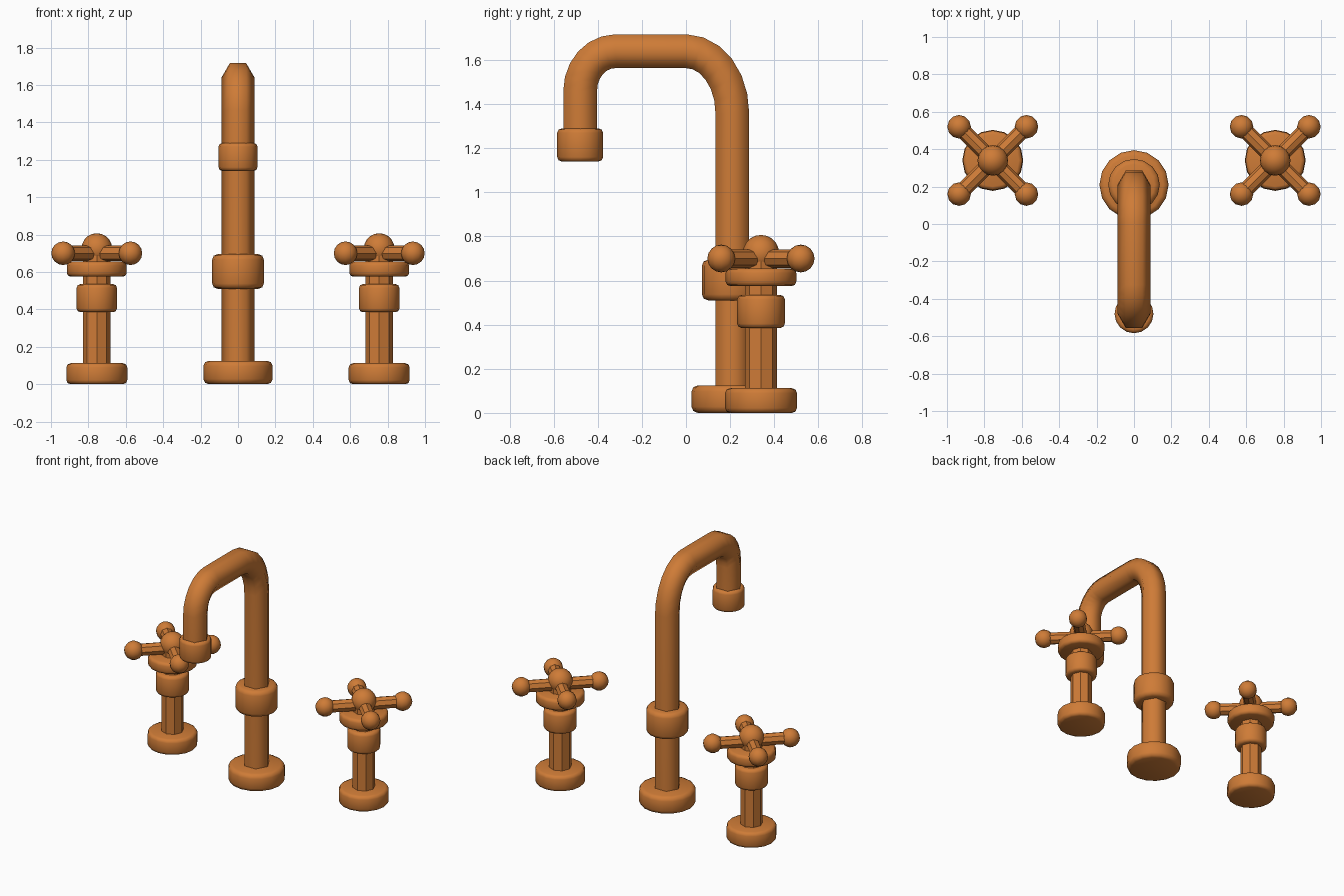
import bpy, bmesh, math
from mathutils import Vector, Matrix

if "Cube" in bpy.data.objects:
    bpy.data.objects.remove(bpy.data.objects["Cube"], do_unlink=True)

bronze = bpy.data.materials.new("warm bronze")
bronze.use_nodes = True
color = (0.62, 0.2, 0.038, 1)
bronze.diffuse_color = color
bronze.node_tree.nodes["Principled BSDF"].inputs["Base Color"].default_value = color


def finish(name, bm, angle):
    """Turn a bmesh into a shaded object."""
    bmesh.ops.recalc_face_normals(bm, faces=bm.faces[:])
    mesh = bpy.data.meshes.new(name)
    bm.to_mesh(mesh)
    bm.free()
    mesh.materials.append(bronze)
    obj = bpy.data.objects.new(name, mesh)
    bpy.context.collection.objects.link(obj)
    bpy.ops.object.select_all(action='DESELECT')
    obj.select_set(True)
    bpy.context.view_layer.objects.active = obj
    if angle:
        bpy.ops.object.shade_smooth_by_angle(angle=math.radians(angle))
    return obj


def disc(name, x, y, z0, z1, radius, bevel=0.0, sides=16, angle=50):
    """Upright cylinder with rounded rims."""
    bm = bmesh.new()
    bmesh.ops.create_cone(bm, cap_ends=True, segments=sides, radius1=radius,
                          radius2=radius, depth=z1 - z0,
                          matrix=Matrix.Translation((x, y, (z0 + z1) / 2)))
    if bevel:
        rims = [e for e in bm.edges if abs(e.verts[0].co.z - e.verts[1].co.z) < 1e-4]
        bmesh.ops.bevel(bm, geom=rims, offset=bevel, segments=2, profile=0.5,
                        affect='EDGES')
    return finish(name, bm, angle)


def ball(name, center, radius, sides=16):
    bm = bmesh.new()
    bmesh.ops.create_uvsphere(bm, u_segments=sides, v_segments=sides // 2 + 2,
                              radius=radius, matrix=Matrix.Translation(center))
    return finish(name, bm, 60)


def rod(name, a, b, radius, sides):
    a, b = Vector(a), Vector(b)
    turn = (b - a).to_track_quat('Z', 'Y').to_matrix().to_4x4()
    bm = bmesh.new()
    bmesh.ops.create_cone(bm, cap_ends=True, segments=sides, radius1=radius,
                          radius2=radius, depth=(b - a).length,
                          matrix=Matrix.Translation((a + b) / 2) @ turn)
    return finish(name, bm, 0)


def bend(cy, cz, ry, rz, start, end, steps=6):
    """Elliptical bend in the side plane."""
    angles = [math.radians(start + (end - start) * i / steps) for i in range(steps + 1)]
    return [Vector((0, cy + ry * math.cos(a), cz + rz * math.sin(a))) for a in angles]


# Spout: hexagonal pipe swept along a gooseneck path
SPOUT_Y, TIP_Y, TOP = 0.21, -0.48, 1.64
path = [Vector((0, SPOUT_Y, 0.03))]
path += bend(0, 1.36, SPOUT_Y, TOP - 1.36, 0, 90)
path += bend(-0.32, 1.46, 0.16, TOP - 1.46, 90, 180)
path += [Vector((0, TIP_Y, 1.2))]
bm = bmesh.new()
rings = []
for i, p in enumerate(path):
    before = (p - path[i - 1]).normalized() if i else Vector((0, 0, 1))
    after = (path[i + 1] - p).normalized() if i < len(path) - 1 else before
    tangent = (before + after).normalized()
    normal = tangent.cross(Vector((1, 0, 0)))
    ring = []
    for k in range(6):
        a = k * math.pi / 3
        ring.append(bm.verts.new(p + 0.088 * (Vector((math.cos(a), 0, 0)) + normal * math.sin(a))))
    rings.append(ring)
for r0, r1 in zip(rings, rings[1:]):
    for k in range(6):
        bm.faces.new((r0[k], r0[(k + 1) % 6], r1[(k + 1) % 6], r1[k]))
bm.faces.new(rings[0])
bm.faces.new(rings[-1])
finish("spout_pipe", bm, 65)

disc("spout_base", 0, SPOUT_Y, 0, 0.125, 0.185, 0.028)
disc("spout_collar", 0, SPOUT_Y, 0.51, 0.695, 0.138, 0.028)
disc("spout_nozzle", 0, TIP_Y, 1.14, 1.29, 0.104, 0.02)

# Two cross handles
HANDLE_Y, ARM_Z, REACH = 0.34, 0.7, 0.18
for side, x in (("left", 0.755), ("right", -0.755)):
    disc(side + "_handle_base", x, HANDLE_Y, 0, 0.112, 0.163, 0.022)
    rod(side + "_handle_stem", (x, HANDLE_Y, 0.03), (x, HANDLE_Y, 0.69), 0.073, 8)
    disc(side + "_handle_collar", x, HANDLE_Y, 0.385, 0.535, 0.108, 0.02)
    disc(side + "_handle_flange", x, HANDLE_Y, 0.575, 0.655, 0.16, 0.02)
    ball(side + "_handle_hub", (x, HANDLE_Y, 0.725), 0.082)
    for n, (sx, sy) in enumerate(((1, 1), (-1, 1), (-1, -1), (1, -1)), 1):
        tip = (x + sx * REACH, HANDLE_Y + sy * REACH, ARM_Z)
        rod(f"{side}_handle_arm_{n}", (x, HANDLE_Y, ARM_Z), tip, 0.042, 8)
        ball(f"{side}_handle_knob_{n}", tip, 0.063, 12)
